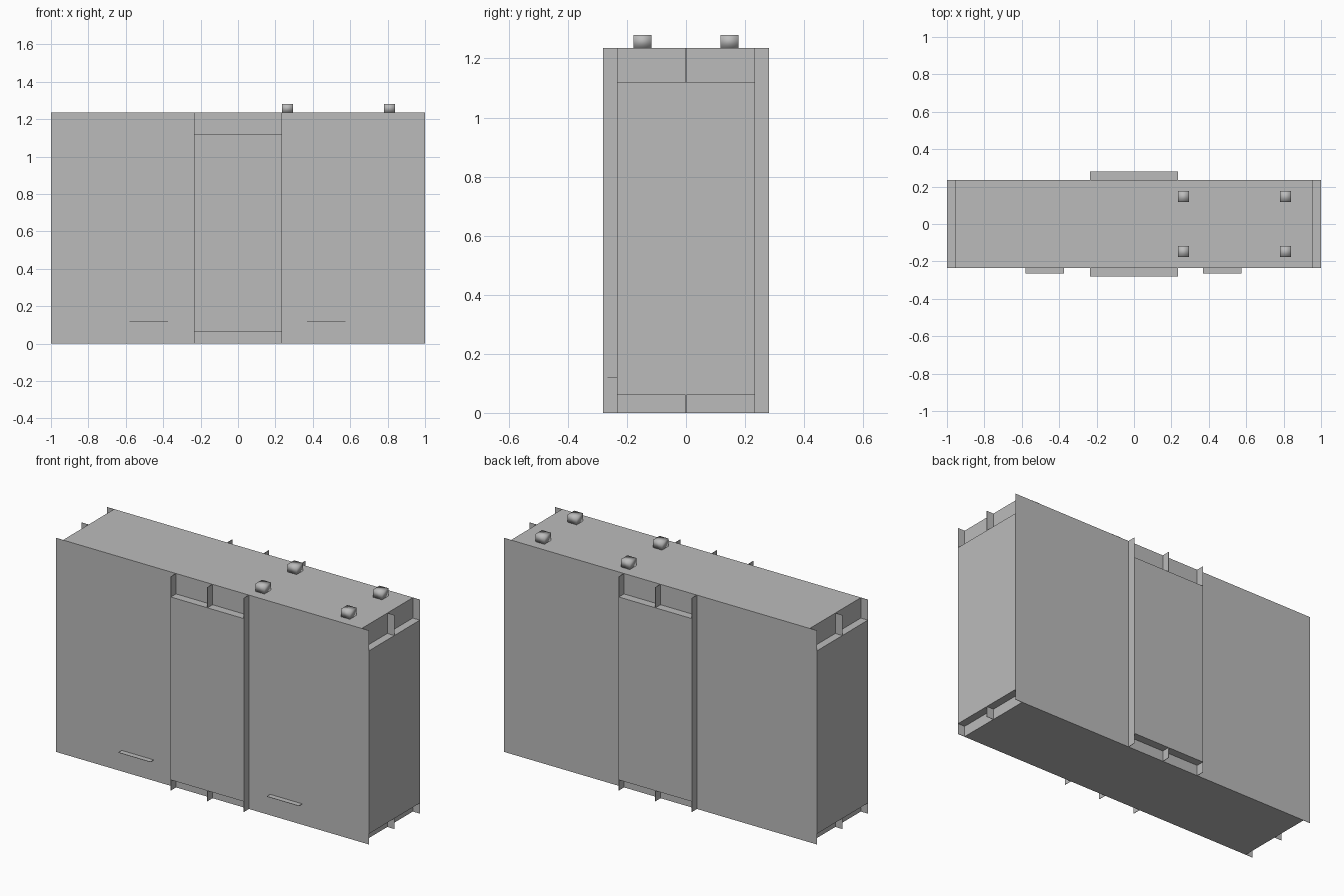
import bpy
import bmesh
from mathutils import Vector

cube = bpy.data.objects.get("Cube")
if cube:
    bpy.data.objects.remove(cube, do_unlink=True)

# Single grey material
grey = bpy.data.materials.new("plain grey")
grey.use_nodes = True
grey.diffuse_color = (0.5, 0.5, 0.5, 1)
grey.node_tree.nodes["Principled BSDF"].inputs["Base Color"].default_value = (0.5, 0.5, 0.5, 1)

HEIGHT = 1.236
BODY_X, BODY_Y = 0.955, 0.234      # half sizes of the cabinet
END_X, DUCT_Y = 1.0, 0.281         # outer limits of the ducts
DUCT_HALF = 0.234
COVER_LOW, COVER_HIGH = 0.061, 1.118
THIN = 0.002


def box(name, low, high, smooth=False):
    """Axis-aligned box between two corners."""
    low, high = Vector(low), Vector(high)
    bm = bmesh.new()
    bmesh.ops.create_cube(bm, size=1)
    for v in bm.verts:
        v.co = (low + high) / 2 + v.co * (high - low)
    for f in bm.faces:
        f.smooth = smooth
    mesh = bpy.data.meshes.new(name)
    bm.to_mesh(mesh)
    bm.free()
    mesh.materials.append(grey)
    obj = bpy.data.objects.new(name, mesh)
    bpy.context.collection.objects.link(obj)
    return obj


# Main cabinet
box("cabinet_body", (-BODY_X, -BODY_Y, 0), (BODY_X, BODY_Y, HEIGHT))

# Fin positions across a duct: flush at both edges and one in the middle
fins = {"first": -DUCT_HALF, "middle": -THIN / 2, "last": DUCT_HALF - THIN}

# Front and back ducts: closed cover with full-height fins
for side, inner, outer in (("front", -DUCT_Y, -BODY_Y), ("back", BODY_Y, DUCT_Y)):
    box(side + "_duct_cover", (-DUCT_HALF, inner, COVER_LOW), (DUCT_HALF, outer, COVER_HIGH))
    for label, x in fins.items():
        box(f"{side}_duct_{label}_fin", (x, inner, 0), (x + THIN, outer, HEIGHT))

# End ducts
for side, inner, outer in (("right", -END_X, -BODY_X), ("left", BODY_X, END_X)):
    box(side + "_duct_cover", (inner, -DUCT_HALF, COVER_LOW), (outer, DUCT_HALF, COVER_HIGH))
    for label, y in fins.items():
        box(f"{side}_duct_{label}_fin", (inner, y, 0), (outer, y + THIN, HEIGHT))

# Thin handle ledges low on the front
for side, x in (("right", -0.477), ("left", 0.472)):
    box(side + "_handle_ledge", (x - 0.102, -0.265, 0.119), (x + 0.102, -BODY_Y, 0.119 + THIN))

# Four pegs on the roof
for i, x in enumerate((0.264, 0.81)):
    for j, y in enumerate((-0.147, 0.147)):
        box(f"roof_peg_{i}_{j}", (x - 0.029, y - 0.03, HEIGHT), (x + 0.029, y + 0.03, 1.28), True)
